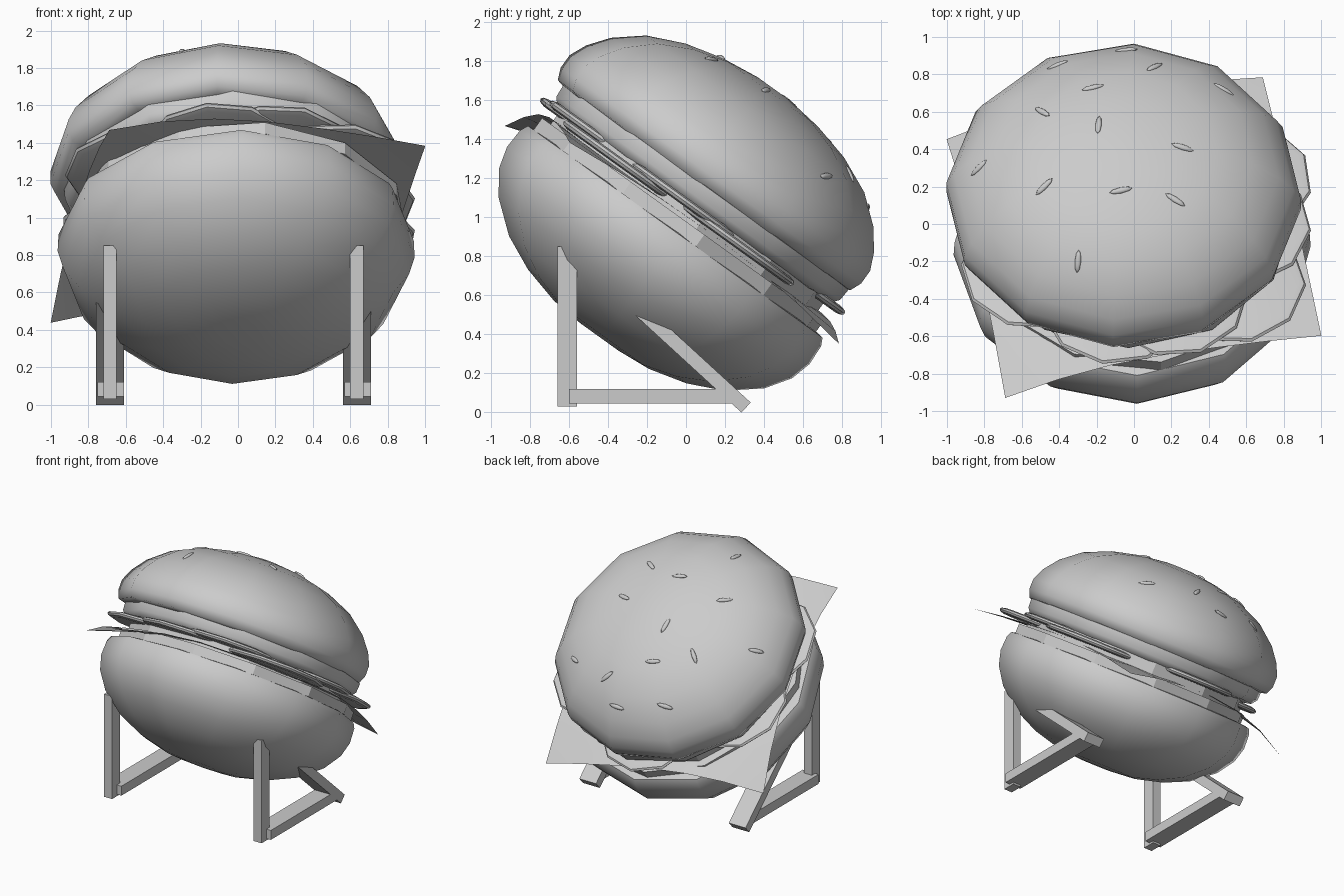
import bpy, bmesh, math
from math import cos, sin, pi, radians
from mathutils import Matrix, Vector
from mathutils.bvhtree import BVHTree

if "Cube" in bpy.data.objects:
    bpy.data.objects.remove(bpy.data.objects["Cube"], do_unlink=True)

GREY = (0.6, 0.6, 0.6, 1)
grey = bpy.data.materials.new("plain grey")
grey.use_nodes = True
grey.diffuse_color = GREY
grey.node_tree.nodes["Principled BSDF"].inputs["Base Color"].default_value = GREY

TILT = Matrix.Rotation(radians(-35.7), 4, 'X')   # burger leans back


def finish(name, bm, matrix=TILT, smooth=None):
    mesh = bpy.data.meshes.new(name)
    bm.to_mesh(mesh)
    bm.free()
    mesh.materials.append(grey)
    obj = bpy.data.objects.new(name, mesh)
    bpy.context.collection.objects.link(obj)
    obj.matrix_world = matrix
    if smooth:
        bpy.ops.object.select_all(action='DESELECT')
        obj.select_set(True)
        bpy.context.view_layer.objects.active = obj
        bpy.ops.object.shade_smooth_by_angle(angle=radians(smooth))
    return obj


def lathe(profile, centre, sides=12, turn=0.0):
    """Closed turned solid from (radius, height) pairs, ends capped."""
    bm = bmesh.new()
    rings = []
    for r, h in profile:
        rings.append([bm.verts.new((centre[0] + r * cos(turn + 2 * pi * i / sides),
                                    centre[1] + r * sin(turn + 2 * pi * i / sides), h))
                      for i in range(sides)])
    for a, b in zip(rings, rings[1:]):
        for i in range(sides):
            j = (i + 1) % sides
            bm.faces.new((a[i], a[j], b[j], b[i]))
    bm.faces.new(rings[0])
    bm.faces.new(rings[-1])
    bmesh.ops.recalc_face_normals(bm, faces=bm.faces)
    return bm


def box(name, x, y, z, matrix=Matrix()):
    bm = bmesh.new()
    bmesh.ops.create_cube(bm, size=1)
    for v in bm.verts:
        v.co = [lo + (c + 0.5) * (hi - lo) for c, (lo, hi) in zip(v.co, (x, y, z))]
    return finish(name, bm, matrix)


# Buns
bottom = [(0.12, 0.055), (0.3, 0.07), (0.5, 0.122), (0.68, 0.205), (0.84, 0.335),
          (0.925, 0.46), (0.955, 0.57), (0.95, 0.68), (0.93, 0.72), (0.9, 0.725)]
finish("bottom_bun", lathe(bottom, (-0.01, -0.585), turn=0.03), smooth=40)

top = [(0.86, 0.985), (0.925, 1.0), (0.95, 1.06), (0.95, 1.14), (0.91, 1.23), (0.83, 1.335),
       (0.69, 1.45), (0.5, 1.535), (0.3, 1.585), (0.1, 1.61)]
top_bm = lathe(top, (-0.055, -0.605), turn=-0.06)
bun_tree = BVHTree.FromBMesh(top_bm)
finish("top_bun", top_bm, smooth=60)

# Patty, the slab under the cheese and the filling between them
finish("patty", lathe([(0.8, 0.875), (0.865, 0.89), (0.895, 0.93), (0.9, 1.0), (0.8, 1.02)],
                      (-0.03, -0.59)), smooth=60)
finish("lower_slice", lathe([(0.9, 0.72), (0.9, 0.795)], (0.01, -0.59), turn=0.15))
finish("filling", lathe([(0.84, 0.78), (0.84, 0.89)], (0, -0.59), turn=0.1))

# Cheese sheet with drooping corners
droop = {(-1, 1): 0.2, (1, -1): 0.045, (-1, -1): 0.17, (1, 1): 0.077}
bm = bmesh.new()
bmesh.ops.create_grid(bm, x_segments=6, y_segments=6, size=1)
for v in bm.verts:
    s, t = v.co.x, v.co.y
    corner = (1 if s > 0 else -1, 1 if t > 0 else -1)
    v.co = (s * 0.877, t * 0.877, 0.82 - droop[corner] * (s * t) ** 2)
bmesh.ops.transform(bm, verts=bm.verts, matrix=Matrix.Translation((0, -0.59, 0))
                    @ Matrix.Diagonal((0.98, 1, 1, 1)) @ Matrix.Rotation(radians(10.5), 4, 'Z'))
finish("cheese", bm, smooth=40)

# Ring of overlapping tomato slices: direction, distance out, height
slices = [(-38, 0.66, 0.845), (25, 0.61, 0.855), (95, 0.56, 0.885), (162, 0.58, 0.85),
          (-148, 0.62, 0.87), (-100, 0.57, 0.87), (-68, 0.56, 0.885), (-5, 0.55, 0.875)]
for k, (angle, out, h) in enumerate(slices):
    a = radians(angle)
    centre = (out * cos(a), -0.59 + out * sin(a))
    rim = [(0.36, h - 0.022), (0.39, h - 0.014), (0.4, h), (0.39, h + 0.014), (0.36, h + 0.022)]
    finish(f"tomato_slice_{k + 1}", lathe(rim, centre, 10, a), smooth=40)

# Seeds dropped onto the top bun: x, y, heading
seeds = [(-.83, .3, 30), (-.49, .6, -45), (-.41, .85, -10), (-.22, .73, 25), (-.04, .93, -20),
         (.11, .84, 60), (.48, .72, -25), (-.19, .53, 90), (.26, .41, -15), (-.48, .2, 45),
         (-.07, .18, 15), (.22, .13, -35), (-.3, -.2, 85)]
to_local = TILT.inverted()
down = to_local.to_3x3() @ Vector((0, 0, -1))
for k, (x, y, heading) in enumerate(seeds):
    hit, normal, _, _ = bun_tree.ray_cast(to_local @ Vector((x, y, 3)), down)
    if hit is None:
        continue
    up = TILT.to_3x3() @ normal
    h = radians(heading)
    along = Vector((cos(h), sin(h), 0))
    along = (along - up * along.dot(up)).normalized()
    frame = Matrix((along, up.cross(along), up)).transposed().to_4x4()
    frame.translation = TILT @ hit
    bm = bmesh.new()
    bmesh.ops.create_uvsphere(bm, u_segments=8, v_segments=6, radius=1)
    bmesh.ops.scale(bm, verts=bm.verts, vec=(0.062, 0.017, 0.012))
    finish(f"seed_{k + 1}", bm, frame, smooth=60)

# Stand: post, foot beam and slanted brace on each side
slant = Matrix.Translation((0, 0.308, 0.025)) @ Matrix.Rotation(radians(-42.5), 4, 'X')
for side, x in (("right", -0.685), ("left", 0.635)):
    box(f"{side}_post", (x - 0.035, x + 0.035), (-0.66, -0.56), (0.03, 0.85))
    box(f"{side}_foot_beam", (x - 0.065, x + 0.075), (-0.6, 0.24), (0.045, 0.12))
    box(f"{side}_brace", (x - 0.073, x + 0.075), (-0.8, 0), (-0.035, 0.035), slant)
